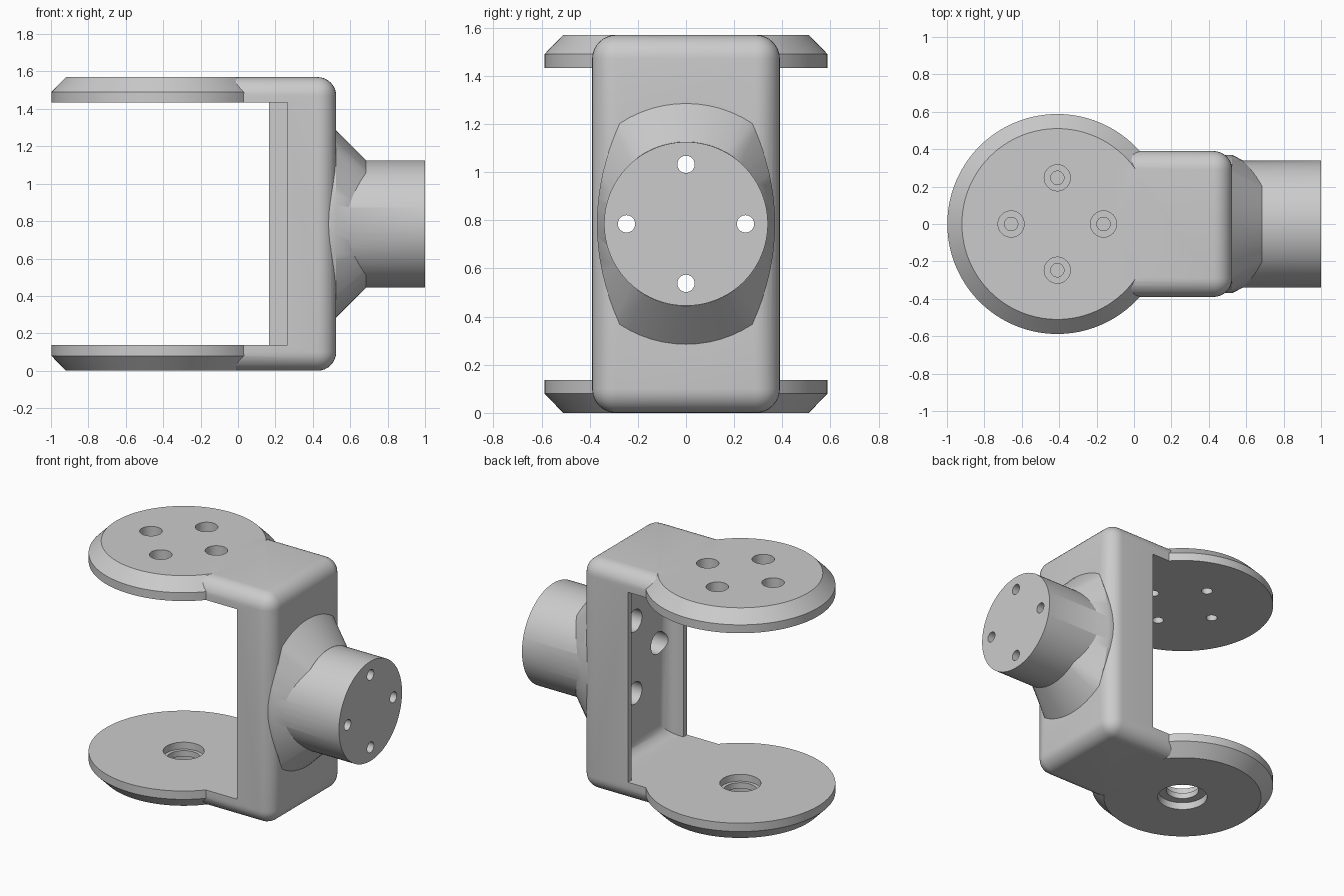
import bpy, bmesh, math
from mathutils import Matrix, Vector

if "Cube" in bpy.data.objects:
    bpy.data.objects.remove(bpy.data.objects["Cube"])

H = 1.57          # overall height
ZC = H / 2        # height of the shaft axis
DX = -0.41        # disc centre in x
T = 0.137         # arm thickness


def make(name, bm):
    bmesh.ops.recalc_face_normals(bm, faces=bm.faces)
    me = bpy.data.meshes.new(name)
    bm.to_mesh(me)
    bm.free()
    ob = bpy.data.objects.new(name, me)
    bpy.context.collection.objects.link(ob)
    return ob


def loft(name, rings):
    """Skin closed rings of equal point count and cap both ends."""
    bm = bmesh.new()
    rows = [[bm.verts.new(p) for p in r] for r in rings]
    n = len(rows[0])
    for a, b in zip(rows, rows[1:]):
        for i in range(n):
            j = (i + 1) % n
            bm.faces.new((a[i], a[j], b[j], b[i]))
    bm.faces.new(rows[0])
    bm.faces.new(rows[-1])
    return make(name, bm)


def lathe(name, profile, centre, axis='Z', n=48):
    """Revolve (radius, height) pairs around an axis through centre."""
    m = Matrix.Rotation(math.pi / 2, 4, 'Y') if axis == 'X' else Matrix()
    c = Vector(centre)
    return loft(name, [[c + m @ Vector((r * math.cos(math.tau * i / n),
                                        r * math.sin(math.tau * i / n), h))
                        for i in range(n)] for r, h in profile])


def box(name, lo, hi, radius=0, pick=None):
    """Box between two corners; edges chosen by pick(a, b) get rounded."""
    bm = bmesh.new()
    bmesh.ops.create_cube(bm, size=1)
    for v in bm.verts:
        v.co = [hi[k] if v.co[k] > 0 else lo[k] for k in range(3)]
    if radius:
        es = [e for e in bm.edges if pick(e.verts[0].co, e.verts[1].co)]
        bmesh.ops.bevel(bm, geom=es, offset=radius, segments=8, profile=0.5,
                        affect='EDGES', clamp_overlap=False)
    return make(name, bm)


def combine(ob, other, op):
    mod = ob.modifiers.new(op, 'BOOLEAN')
    mod.operation, mod.solver, mod.object = op, 'EXACT', other
    bpy.context.view_layer.objects.active = ob
    bpy.ops.object.modifier_apply(modifier=mod.name)
    bpy.data.objects.remove(other)


# rounded block that forms the spine and both arms
body = box("fork_bracket", (-0.1, -0.39, 0), (0.525, 0.39, H), 0.1,
           lambda a, b: max(a.x, b.x) > 0.5)

# opening between the arms, shorter wall at the front, hollow spine
combine(body, box("opening", (-0.5, -1, T), (0.165, 1, H - T)), 'DIFFERENCE')
combine(body, box("front_notch", (0, -1, T), (0.265, -0.3, H - T)), 'DIFFERENCE')
combine(body, box("recess", (0.05, -0.35, T), (0.385, 0.35, H - T), 0.09,
                  lambda a, b: min(a.x, b.x) > 0.3), 'DIFFERENCE')

# chamfered discs at the arm ends
combine(body, lathe("top_disc", [(0.588, H - T), (0.588, H - 0.08), (0.51, H)],
                    (DX, 0, 0), n=128), 'UNION')
combine(body, lathe("bottom_disc", [(0.588, T), (0.588, 0.08), (0.51, 0)],
                    (DX, 0, 0), n=128), 'UNION')


# flared collar: round at top and bottom, flatter bulging sides
def collar_ring(x, r, half, side):
    arc = 12
    quarter = []
    y0, z0 = r * math.sin(half), r * math.cos(half)
    for i in range(arc + 1):                      # upper arc, right to left
        a = half - 2 * half * i / arc
        quarter.append((r * math.sin(a), r * math.cos(a)))
    for i in range(1, 16):                        # left side
        t = 1 - 2 * i / 16
        quarter.append((-(y0 + (side - y0) * (1 - t * t)), z0 * t))
    pts = quarter + [(-y, -z) for y, z in quarter]
    return [(x, y, ZC + z) for y, z in pts]


base = (0.5, math.radians(33.4), 0.37)
combine(body, loft("collar", [collar_ring(0.43, *base), collar_ring(0.525, *base),
                              collar_ring(0.685, 0.341, math.radians(36), 0.285)]),
        'UNION')

# shaft
combine(body, lathe("shaft", [(0.34, 0.45), (0.34, 1.0)], (0, 0, ZC), 'X', 96), 'UNION')

# four counterbored screw holes in the top disc and along the shaft
for k in range(4):
    u, v = 0.247 * math.cos(k * math.pi / 2), 0.247 * math.sin(k * math.pi / 2)
    combine(body, lathe("disc_hole", [(0.036, H - 0.3), (0.036, H - 0.07),
                                      (0.07, H - 0.07), (0.07, H + 0.1)],
                        (DX + u, v, 0), n=32), 'DIFFERENCE')
    combine(body, lathe("shaft_hole", [(0.075, 0.2), (0.075, 0.88),
                                       (0.036, 0.88), (0.036, 1.1)],
                        (0, u, ZC + v), 'X', 32), 'DIFFERENCE')

# stepped bearing hole in the bottom disc
combine(body, lathe("bearing_hole", [(0.16, -0.1), (0.16, 0.05), (0.105, 0.05),
                                     (0.105, 0.09), (0.127, 0.09), (0.127, 0.3)],
                    (DX, 0, 0), n=64), 'DIFFERENCE')

bpy.ops.object.select_all(action='DESELECT')
body.select_set(True)
bpy.context.view_layer.objects.active = body
bpy.ops.object.shade_smooth_by_angle(angle=math.radians(30))
